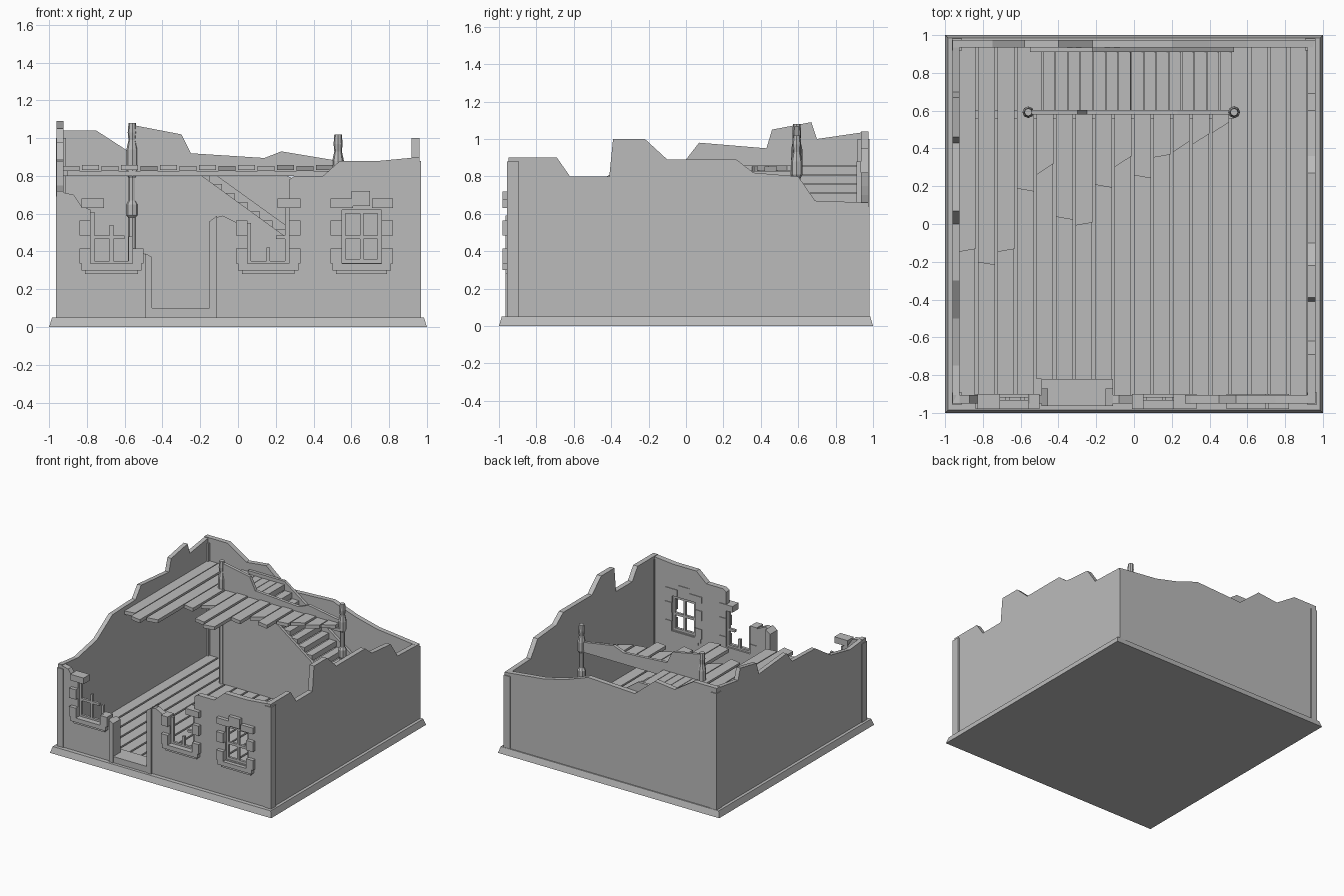
import bpy, bmesh, math

cube = bpy.data.objects.get("Cube")
if cube:
    bpy.data.objects.remove(cube, do_unlink=True)

stone = bpy.data.materials.new("grey_stone")
stone.use_nodes = True
stone.diffuse_color = (0.5, 0.5, 0.5, 1)
stone.node_tree.nodes["Principled BSDF"].inputs["Base Color"].default_value = (0.5, 0.5, 0.5, 1)


def finish(name, bm):
    bmesh.ops.recalc_face_normals(bm, faces=bm.faces)
    mesh = bpy.data.meshes.new(name)
    bm.to_mesh(mesh)
    bm.free()
    mesh.materials.append(stone)
    ob = bpy.data.objects.new(name, mesh)
    bpy.context.collection.objects.link(ob)
    return ob


def slab(name, outline, axis, lo, hi):
    """Extrude a flat outline along an axis from lo to hi."""
    place = {"x": lambda a, b, t: (t, a, b),
             "y": lambda a, b, t: (a, t, b),
             "z": lambda a, b, t: (a, b, t)}[axis]
    bm = bmesh.new()
    face = bm.faces.new([bm.verts.new(place(a, b, lo)) for a, b in outline])
    ext = bmesh.ops.extrude_face_region(bm, geom=[face])
    shift = place(0, 0, hi - lo)
    bmesh.ops.translate(bm, vec=shift, verts=[v for v in ext["geom"] if isinstance(v, bmesh.types.BMVert)])
    return finish(name, bm)


def box(name, x0, x1, y0, y1, z0, z1):
    return slab(name, [(x0, y0), (x1, y0), (x1, y1), (x0, y1)], "z", z0, z1)


def wall(name, top, axis, lo, hi, bottom=0.05):
    outline = [(top[0][0], bottom)] + top + [(top[-1][0], bottom)]
    return slab(name, outline, axis, lo, hi)


# Base slab, slightly tapered
base = box("base", -1, 1, -1, 1, 0, 0.05)
for v in base.data.vertices:
    if v.co.z > 0.04:
        v.co.x *= 0.985
        v.co.y *= 0.985

# Broken outer walls
wall("left_side_wall", [(-.95, .9), (-.69, .9), (-.62, .8), (-.41, .8), (-.39, 1), (-.22, 1),
                        (-.1, .89), (.27, .89), (.36, .82), (.6, .8), (.69, .67), (.975, .66)],
     "x", .92, .96)
wall("right_side_wall", [(-.95, .72), (-.75, .7), (-.5, .75), (-.3, .88), (0, .89), (.07, .98),
                         (.43, .95), (.46, 1.05), (.67, 1.09), (.7, 1), (.975, 1.04)],
     "x", -.96, -.925)
wall("back_wall", [(-.96, 1.04), (-.75, 1.04), (-.58, .93), (-.4, .95), (-.22, .8), (.2, .82),
                   (.4, .75), (.6, .7), (.96, .66)], "y", .935, .975)
wall("front_wall_right", [(-.96, .72), (-.87, .7), (-.83, .64), (-.78, .62), (-.78, .33),
                          (-.56, .33), (-.56, .42), (-.48, .38)], "y", -.95, -.905)
front = wall("front_wall_left", [(-.12, .58), (-.08, .59), (0, .55), (.05, .54), (.05, .33), (.27, .33),
                                 (.27, .78), (.3, .8), (.45, .8), (.54, .88), (.75, .88), (.96, .9)],
             "y", -.95, -.905)

# Window hole
cutter = box("window_cutter", .55, .76, -1.1, -.8, .34, .62)
cutter.hide_render = True
cutter.hide_viewport = True
cut = front.modifiers.new("window_hole", "BOOLEAN")
cut.object = cutter
cut.solver = "EXACT"

# Corner strips
for name, x, y, h in (("front_right", -.935, -.925, .69), ("front_left", .945, -.925, .88),
                      ("back_right", -.935, .95, 1), ("back_left", .935, .95, .64)):
    box(name + "_corner", x - .03, x + .025, y - .032, y + .032, .05, h)


# Window surrounds: blocks, sill and glazing bars
def block(name, x0, x1, z0, z1):
    return box(name, x0, x1, -.98, -.9, z0, z1)


def window(tag, x0, x1, left_low, left_high, right_low, right_high, lintels):
    for on, x, z in ((left_low, x0, .335), (left_high, x0, .485), (right_low, x1, .335), (right_high, x1, .485)):
        if on:
            block(tag + "_side_block", x - .03, x + .03, z, z + .08)
    for a, b in lintels:
        block(tag + "_lintel_block", a, b, .63, .68)
    block(tag + "_sill", x0 - .02, x1 + .02, .3, .335)
    box(tag + "_lower_sill", x0, x1, -.965, -.9, .28, .3)


def bar(tag, x0, x1, z0, z1):
    box(tag + "_bar", x0, x1, -.935, -.915, z0, z1)


window("right_window", -.81, -.53, 1, 1, 1, 0, [(-.83, -.71)])
window("middle_window", .02, .3, 1, 1, 1, 1, [(.21, .33)])
window("left_window", .52, .79, 1, 1, 1, 1, [(.49, .61), (.71, .82)])
block("left_window_keystone", .6, .7, .64, .72)
for x0, x1, z0, z1 in ((.55, .57, .34, .62), (.74, .76, .34, .62), (.55, .76, .34, .36), (.55, .76, .6, .62),
                       (.645, .665, .34, .62), (.55, .76, .465, .485)):
    bar("left_window", x0, x1, z0, z1)
for x0, x1, z0, z1 in ((-.78, -.76, .33, .61), (-.78, -.56, .33, .35), (-.78, -.6, .465, .485),
                       (-.68, -.66, .33, .54), (-.58, -.56, .33, .48)):
    bar("right_window", x0, x1, z0, z1)
for x0, x1, z0, z1 in ((.05, .07, .33, .55), (.05, .27, .33, .35), (.25, .27, .33, .64),
                       (.15, .17, .33, .42), (.2, .27, .465, .485)):
    bar("middle_window", x0, x1, z0, z1)

# Door frame and threshold
wall("door_jamb_right", [(-.49, .39), (-.455, .37)], "y", -.965, -.87)
wall("door_jamb_left", [(-.15, .56), (-.11, .59)], "y", -.965, -.87)
box("door_threshold", -.49, -.11, -.96, -.82, .05, .1)

# Ground floor boards
PITCH = .1033
box("floor_bed", -.93, .93, -.91, .94, .05, .065)
for i in range(18):
    x = -.93 + i * PITCH
    near = -.82 if -.53 < x < -.15 else -.905
    box("floor_board", x, x + PITCH - .015, near, .935, .06, .082)

# Broken upper floor boards
ends = [-.14, -.21, -.14, .18, .29, .03, 0, .2, .33, .25, .36, .41, .45, .51]
for i, end in enumerate(ends):
    x = -.93 + i * PITCH
    skew = .03 if i in (4, 8, 11, 12, 13) else .008 * (-1) ** i
    far = .935 if i < 4 else .59
    slab("upper_board", [(x, end - skew), (x + PITCH - .012, end + skew), (x + PITCH - .012, far), (x, far)],
         "z", .825 + .006 * (i % 2), .853 + .006 * (i % 2))
box("upper_floor_beam", -.93, .53, .56, .6, .8, .826)
box("upper_floor_side_beam", -.93, -.9, 0, .93, .8, .826)

# Landing boards and stairs descending beside the back wall
STEP = .067
for i in range(16):
    x = -.55 + i * STEP
    z = .853 - .048 * max(0, i - 4)
    box("stair_tread", x, x + STEP - .004, .6, .915, z - .045, z)
slope = [(-.55, .88), (-.22, .88), (.53, .34), (.53, .24), (-.22, .78), (-.55, .78)]
slab("stair_stringer", slope, "y", .912, .935)

# Partition under the stairs and the broken balustrade above
wall("stair_partition", [(-.56, .8), (-.19, .8), (.25, .48), (.53, .28)], "y", .58, .605, .08)
wall("balustrade", [(-.56, 1.07), (-.3, 1.02), (-.25, .92), (.14, .895), (.23, .93), (.53, .88)],
     "y", .58, .605, .82)


# Turned newel posts
def post(name, x, y, top):
    profile = [(.022, .08), (.022, .58), (.032, .59), (.032, .65), (.02, .67), (.02, .79), (.031, .81),
               (.031, top - .14), (.02, top - .09), (.024, top - .05), (.02, top)]
    bm = bmesh.new()
    rings = [[bm.verts.new((x + r * math.cos(k * math.pi / 4), y + r * math.sin(k * math.pi / 4), z))
              for k in range(8)] for r, z in profile]
    for low, high in zip(rings, rings[1:]):
        for k in range(8):
            n = (k + 1) % 8
            bm.faces.new((low[k], low[n], high[n], high[k]))
    bm.faces.new(rings[0])
    bm.faces.new(rings[-1])
    return finish(name, bm)


post("right_newel_post", -.56, .592, 1.08)
post("left_newel_post", .53, .592, 1.02)
